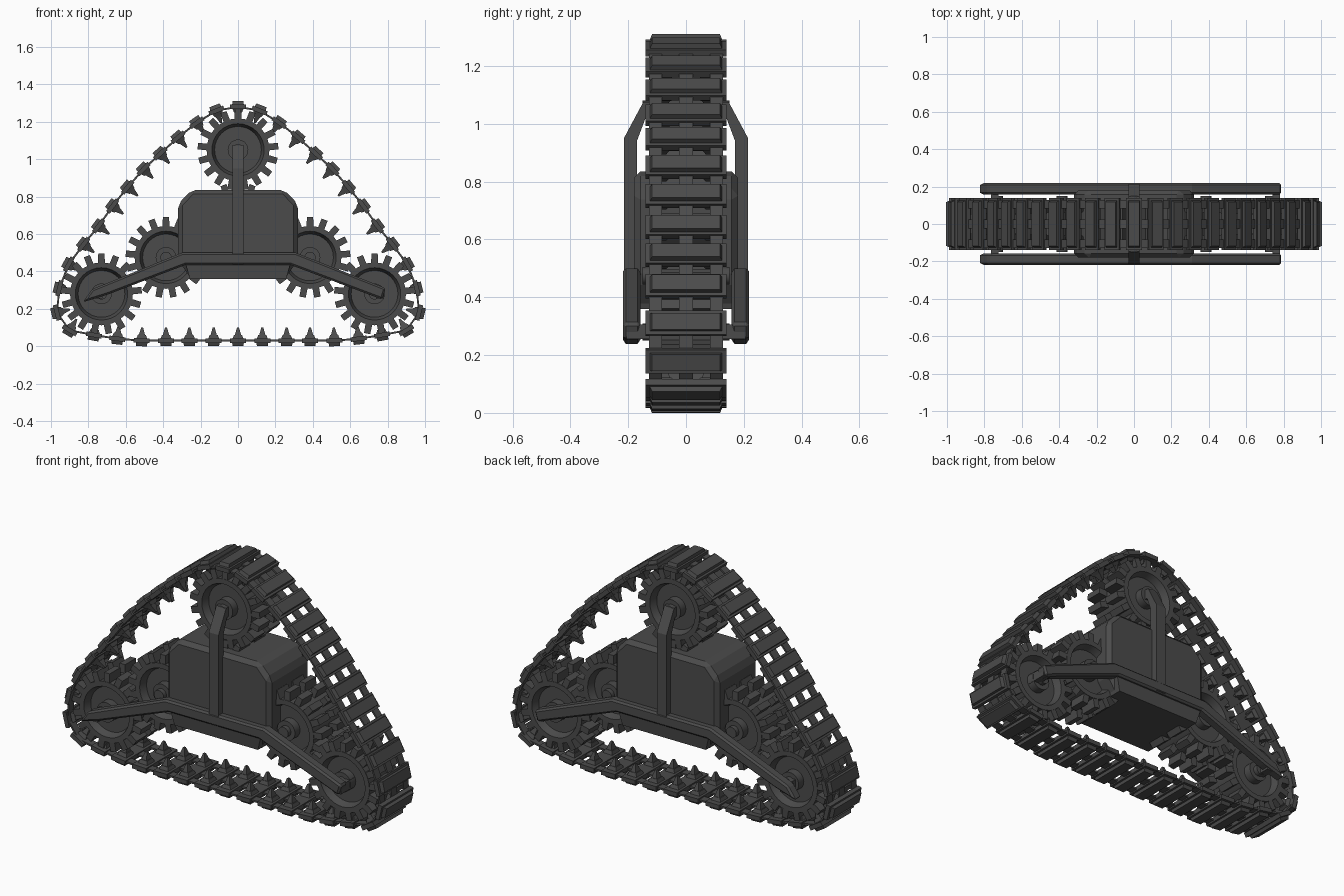
import bpy, bmesh, math
from mathutils import Matrix, Vector

cube = bpy.data.objects.get("Cube")
if cube:
    bpy.data.objects.remove(cube)

grey = bpy.data.materials.new("dark_grey")
grey.use_nodes = True
grey.diffuse_color = (0.07, 0.07, 0.07, 1)
grey.node_tree.nodes["Principled BSDF"].inputs["Base Color"].default_value = (0.07, 0.07, 0.07, 1)


def add_object(name, mesh, matrix=None):
    ob = bpy.data.objects.new(name, mesh)
    bpy.context.collection.objects.link(ob)
    if matrix:
        ob.matrix_world = matrix
    return ob


def to_mesh(name, bm):
    bmesh.ops.recalc_face_normals(bm, faces=bm.faces)
    mesh = bpy.data.meshes.new(name)
    bm.to_mesh(mesh)
    bm.free()
    mesh.materials.append(grey)
    return mesh


def box(bm, centre, size, matrix=Matrix(), taper=1.0):
    """Box; taper narrows its top (local z) end."""
    made = bmesh.ops.create_cube(bm, size=1)["verts"]
    for v in made:
        k = taper if v.co.z > 0 else 1
        local = Vector((v.co.x * size[0] * k, v.co.y * size[1] * k, v.co.z * size[2]))
        v.co = matrix @ (local + Vector(centre))


def prism(bm, outline, y0, y1):
    """Extrude an x-z outline between two depths."""
    face = bm.faces.new([bm.verts.new((x, y0, z)) for x, z in outline])
    geo = bmesh.ops.extrude_face_region(bm, geom=[face])["geom"]
    for v in geo:
        if isinstance(v, bmesh.types.BMVert):
            v.co.y = y1


def lathe(bm, profile, segments=32):
    """Spin (radius, y) points about the y axis."""
    rings = []
    for r, y in profile:
        rings.append([bm.verts.new((r * math.cos(a), y, r * math.sin(a)))
                      for a in (math.tau * i / segments for i in range(segments))])
    for a, b in zip(rings, rings[1:]):
        for i in range(segments):
            j = (i + 1) % segments
            bm.faces.new((a[i], a[j], b[j], b[i]))
    bm.faces.new(rings[0])
    bm.faces.new(rings[-1])


# Toothed wheel: dished disc, hub and radial teeth
bm = bmesh.new()
half = [(0.03, 0.15), (0.03, 0.125), (0.055, 0.125), (0.055, 0.08),
        (0.125, 0.08), (0.14, 0.12), (0.168, 0.12)]
lathe(bm, half + [(r, -y) for r, y in reversed(half)])
TEETH = 17
for i in range(TEETH):
    turn = Matrix.Rotation(math.tau * i / TEETH, 4, 'Y')
    for side in (-1, 1):
        box(bm, (0, side * 0.068, 0.188), (0.036, 0.1, 0.056), turn, 0.95)
wheel_mesh = to_mesh("toothed_wheel", bm)
wheels = {"top_wheel": (0, 1.05), "left_end_wheel": (0.73, 0.28), "right_end_wheel": (-0.73, 0.28),
          "left_inner_wheel": (0.385, 0.475), "right_inner_wheel": (-0.385, 0.475),
          "drive_wheel": (0, 0.66)}
for name, (x, z) in wheels.items():
    wheel = add_object(name, wheel_mesh, Matrix.Translation((x, 0, z)))
    wheel.select_set(True)
    bpy.context.view_layer.objects.active = wheel
bpy.ops.object.shade_smooth_by_angle(angle=math.radians(30))

# Track path, clockwise from the top
side_path = [(0, 1.28), (0.115, 1.26), (0.22, 1.195), (0.32, 1.117), (0.415, 1.03),
             (0.505, 0.947), (0.59, 0.85), (0.67, 0.75), (0.745, 0.643), (0.825, 0.545),
             (0.905, 0.438), (0.955, 0.31), (0.968, 0.18), (0.90, 0.085), (0.77, 0.06),
             (0.645, 0.04), (0.515, 0.03), (0.385, 0.03), (0.26, 0.03), (0.13, 0.03), (0, 0.03)]
path = side_path + [(-x, z) for x, z in side_path[-2:0:-1]]
N = len(path)

# Track link: pad, raised grip plate and inner guide spikes
bm = bmesh.new()
box(bm, (0, 0, 0), (0.085, 0.28, 0.024))
box(bm, (0, 0, 0.021), (0.062, 0.25, 0.018), taper=0.94)
flip = Matrix.Rotation(math.pi, 4, 'X')
for y in (-0.075, 0.075):
    box(bm, (0, y, 0.02), (0.06, 0.07, 0.022), flip, 0.7)
    box(bm, (0, y, 0.05), (0.034, 0.045, 0.042), flip, 0.3)
link_mesh = to_mesh("track_link", bm)

frames = []
for i, (x, z) in enumerate(path):
    (ax, az), (bx, bz) = path[i - 1], path[(i + 1) % N]
    t = Vector((bx - ax, 0, bz - az)).normalized()
    n = Vector((-t.z, 0, t.x))
    frame = Matrix((t, (0, 1, 0), n)).transposed().to_4x4()
    frame.translation = (x, 0, z)
    frames.append(frame)
    add_object("track_link_%02d" % (i + 1), link_mesh, frame)

# Belt strips joining the links
bm = bmesh.new()
for y, width in ((-0.105, 0.045), (0, 0.05), (0.105, 0.045)):
    rings = [[bm.verts.new(f @ Vector((0, y + s * width / 2, h)))
              for s, h in ((-1, -0.005), (1, -0.005), (1, 0.005), (-1, 0.005))] for f in frames]
    for i in range(N):
        a, b = rings[i], rings[(i + 1) % N]
        for k in range(4):
            m = (k + 1) % 4
            bm.faces.new((a[k], a[m], b[m], b[k]))
add_object("track_belt", to_mesh("track_belt", bm))

# Central housing with chamfered corners
bm = bmesh.new()
prism(bm, [(-0.25, 0.36), (0.25, 0.36), (0.32, 0.46), (0.32, 0.76),
           (0.25, 0.835), (-0.25, 0.835), (-0.32, 0.76), (-0.32, 0.46)], -0.18, 0.18)
housing = add_object("housing", to_mesh("housing", bm))
bevel = housing.modifiers.new("edge_chamfer", 'BEVEL')
bevel.width = 0.022
bevel.segments = 1

# Frame parts repeated on the front and back
arm_outline = [(-0.83, 0.235), (-0.78, 0.305), (-0.3, 0.5), (0.31, 0.5), (0.79, 0.31),
               (0.77, 0.25), (0.28, 0.435), (-0.28, 0.435), (-0.7, 0.275)]
strut_yz = [(0.17, 0.44), (0.215, 0.44), (0.215, 0.95), (0.148, 1.075),
            (0.12, 1.075), (0.12, 1.02), (0.14, 1.02), (0.17, 0.94)]
for label, side in (("front", -1), ("back", 1)):
    bm = bmesh.new()
    prism(bm, arm_outline, side * 0.158, side * 0.218)
    arm = add_object(label + "_arm_frame", to_mesh("arm_frame", bm))
    bev = arm.modifiers.new("edge_chamfer", 'BEVEL')
    bev.width = 0.01
    bev.segments = 1

    bm = bmesh.new()
    face = bm.faces.new([bm.verts.new((-0.03, side * y, z)) for y, z in strut_yz])
    for g in bmesh.ops.extrude_face_region(bm, geom=[face])["geom"]:
        if isinstance(g, bmesh.types.BMVert):
            g.co.x = 0.03
    add_object(label + "_strut", to_mesh("strut", bm))

    # Stubs holding the end wheels
    bm = bmesh.new()
    for x in (-0.745, 0.76):
        box(bm, (x, side * 0.14, 0.28), (0.04, 0.13, 0.05))
    add_object(label + "_axle_stubs", to_mesh("axle_stubs", bm))

    # Sloped skirt below the arm frame
    bm = bmesh.new()
    box(bm, (0, side * 0.1, 0.4), (0.56, 0.2, 0.08), Matrix.Translation((0, 0, 0.8)) @ flip, 0.92)
    add_object(label + "_lower_skirt", to_mesh("lower_skirt", bm))
